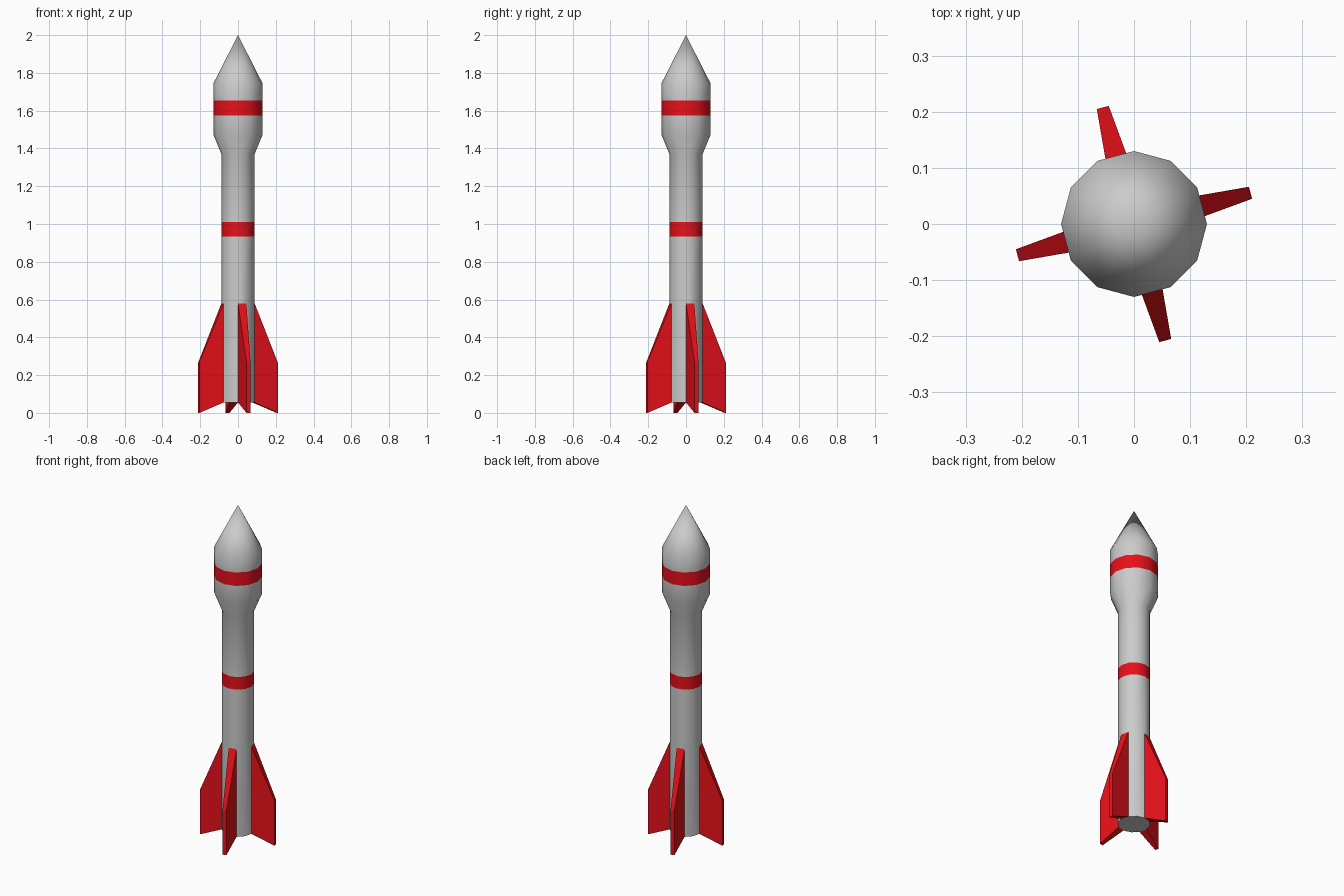
import bpy, bmesh, math
from mathutils import Vector

if "Cube" in bpy.data.objects:
    bpy.data.objects.remove(bpy.data.objects["Cube"])

SIDES = 12
R = 0.088                     # tube radius
BASE, FIN_TOP = 0.055, 0.58

red = bpy.data.materials.new("red_paint")
red.diffuse_color = (0.8, 0.005, 0.01, 1)
red.use_nodes = True
red.node_tree.nodes["Principled BSDF"].inputs["Base Color"].default_value = red.diffuse_color


def ring_point(k, r, z):
    a = 2 * math.pi * k / SIDES
    return Vector((r * math.cos(a), r * math.sin(a), z))


def to_object(bm, name, materials):
    bmesh.ops.recalc_face_normals(bm, faces=bm.faces)
    mesh = bpy.data.meshes.new(name)
    bm.to_mesh(mesh)
    bm.free()
    for m in materials:
        mesh.materials.append(m)
    obj = bpy.data.objects.new(name, mesh)
    bpy.context.collection.objects.link(obj)
    return obj


# Body: 12-sided lathe; (radius, z, is the segment above it red)
profile = [(R, BASE, 0), (R, FIN_TOP, 0), (R, 0.935, 1), (R, 1.01, 0),
           (R, 1.37, 0), (0.13, 1.472, 0), (0.13, 1.575, 1),
           (0.13, 1.655, 0), (0.13, 1.745, 0)]
bm = bmesh.new()
rings = [[bm.verts.new(ring_point(k, r, z)) for k in range(SIDES)]
         for r, z, _ in profile]
tip = bm.verts.new((0, 0, 2))
for i in range(len(rings) - 1):
    lo, hi = rings[i], rings[i + 1]
    for k in range(SIDES):
        if i == 0 and k % 3 == 0:
            continue          # these facets are replaced by fins
        n = (k + 1) % SIDES
        bm.faces.new((lo[k], lo[n], hi[n], hi[k])).material_index = profile[i][2]
# Nose cone and flat base
for k in range(SIDES):
    bm.faces.new((rings[-1][k], rings[-1][(k + 1) % SIDES], tip))
bm.faces.new(rings[0][::-1])
body = to_object(bm, "rocket_body", [None, red])
bpy.context.view_layer.objects.active = body
body.select_set(True)
bpy.ops.object.shade_smooth_by_angle(angle=math.radians(40))
body.select_set(False)

# Fins: tapered and swept, each growing out of one body facet
for i in range(4):
    k = 3 * i
    a = 2 * math.pi * (k + 0.5) / SIDES
    out = Vector((math.cos(a), math.sin(a), 0)) * 0.215
    side = Vector((-math.sin(a), math.cos(a), 0)) * 0.011
    bm = bmesh.new()
    outlines = []
    for s, kk in ((-1, k), (1, k + 1)):
        pts = [ring_point(kk, R, BASE), out + s * side,
               out + s * side + Vector((0, 0, 0.267)), ring_point(kk, R, FIN_TOP)]
        outlines.append([bm.verts.new(p) for p in pts])
    f, b = outlines
    bm.faces.new(f)
    bm.faces.new(b[::-1])
    for j in range(3):        # open at the root, where it meets the body
        bm.faces.new((f[j + 1], f[j], b[j], b[j + 1]))
    # orient away from the fin's centre
    to_object(bm, f"fin_{i + 1}", [red])
